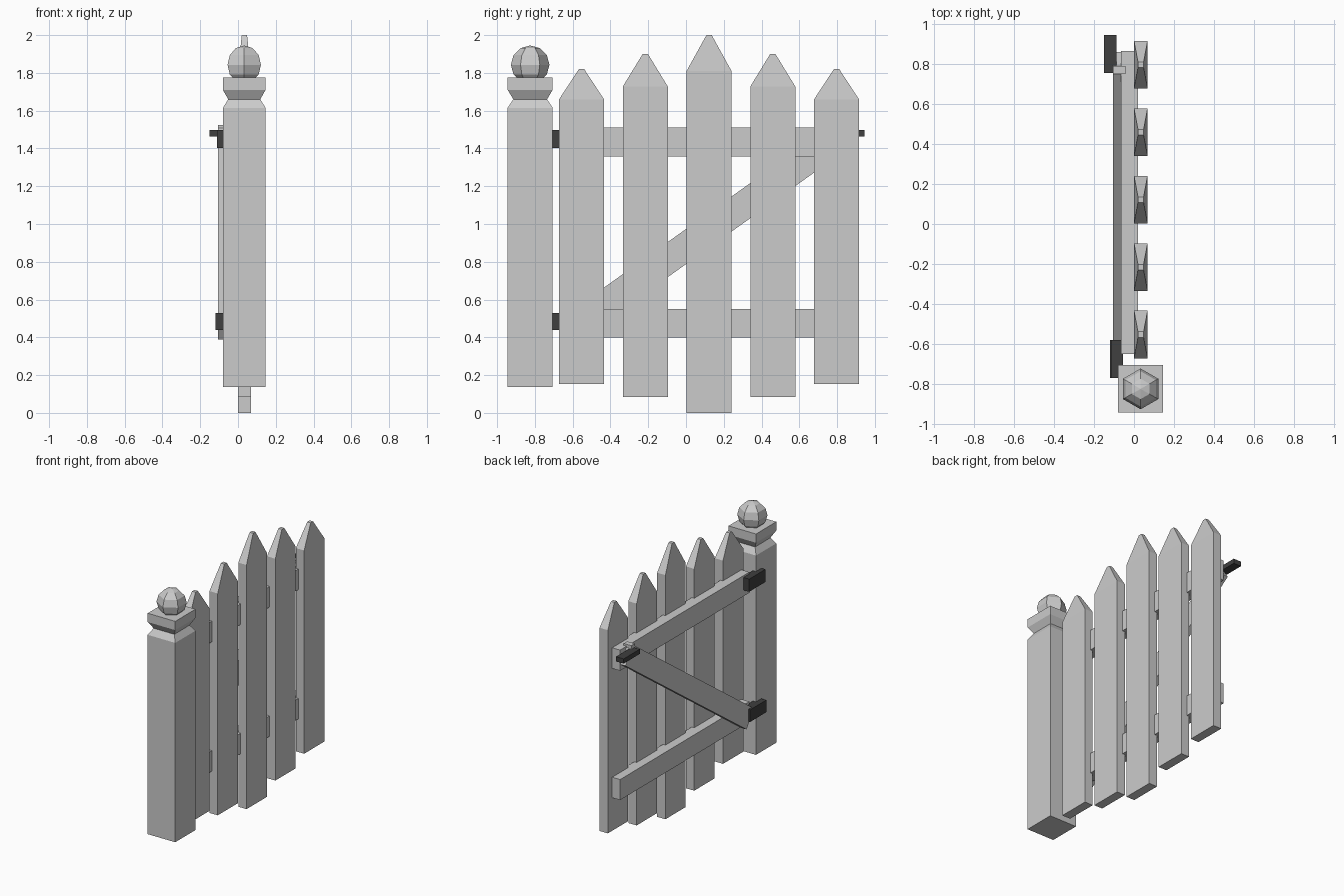
import bpy, bmesh
from math import atan2
from mathutils import Vector, Matrix

if "Cube" in bpy.data.objects:
    bpy.data.objects.remove(bpy.data.objects["Cube"])

iron = bpy.data.materials.new("dark_iron")
iron.diffuse_color = (0.05, 0.05, 0.05, 1)
iron.use_nodes = True
iron.node_tree.nodes["Principled BSDF"].inputs["Base Color"].default_value = iron.diffuse_color


def finish(name, bm, mat=None):
    bmesh.ops.recalc_face_normals(bm, faces=bm.faces)
    mesh = bpy.data.meshes.new(name)
    bm.to_mesh(mesh)
    bm.free()
    obj = bpy.data.objects.new(name, mesh)
    bpy.context.collection.objects.link(obj)
    if mat:
        mesh.materials.append(mat)
    return obj


def box(name, lo, hi, mat=None, pitch=0.0):
    """Box between two corners, tilted about its centre around x."""
    lo, hi = Vector(lo), Vector(hi)
    bm = bmesh.new()
    bmesh.ops.create_cube(bm, size=1, matrix=Matrix.Rotation(pitch, 4, 'X') @ Matrix.Diagonal((*(hi - lo), 1)))
    obj = finish(name, bm, mat)
    obj.location = (lo + hi) / 2
    return obj


def stack(name, x, y, levels):
    """Loft rectangles given as (z, half width x, half width y)."""
    bm = bmesh.new()
    rings = [[bm.verts.new((x + sx * hx, y + sy * hy, z))
              for sx, sy in ((-1, -1), (1, -1), (1, 1), (-1, 1))]
             for z, hx, hy in levels]
    for a, b in zip(rings, rings[1:]):
        for i in range(4):
            j = (i + 1) % 4
            bm.faces.new((a[i], a[j], b[j], b[i]))
    bm.faces.new(rings[0])
    bm.faces.new(rings[-1])
    return finish(name, bm)


# Pickets: arched row, each with a chisel point
ends = [(0.153, 1.66, 1.82), (0.083, 1.728, 1.90), (0.0, 1.81, 2.0)]
for i in range(5):
    bottom, shoulder, tip = ends[min(i, 4 - i)]
    stack(f"picket_{i + 1}", 0.034, -0.553 + 0.3375 * i,
          [(bottom, 0.034, 0.119), (shoulder, 0.034, 0.119), (tip, 0.014, 0.014)])

# Post with notched neck and square cap
px, py = 0.033, -0.825
stack("post", px, py, [(z, 0.113 * s, 0.119 * s) for z, s in
                       ((0.137, 1), (1.615, 1), (1.66, 0.75), (1.71, 1), (1.775, 1))])

# Six-sided ball finial
bm = bmesh.new()
bmesh.ops.create_uvsphere(bm, u_segments=6, v_segments=6, radius=0.102)
finish("post_ball", bm).location = (px, py, 1.843)

# Horizontal rails and diagonal brace
box("lower_rail", (-0.065, -0.65, 0.398), (0.02, 0.865, 0.55))
box("upper_rail", (-0.065, -0.65, 1.357), (0.02, 0.865, 1.51))
box("diagonal_brace", (-0.105, 0.107 - 0.872, 0.957 - 0.0755),
    (-0.06, 0.107 + 0.872, 0.957 + 0.0755), pitch=atan2(0.714, 1))

# Hinges between rails and post
box("lower_hinge", (-0.12, -0.77, 0.44), (-0.055, -0.58, 0.53), iron)
box("upper_hinge", (-0.112, -0.77, 1.403), (-0.055, -0.58, 1.497), iron)

# Latch bar and its bracket
box("latch_bar", (-0.15, 0.755, 1.463), (-0.087, 0.945, 1.498), iron)
box("latch_bracket", (-0.105, 0.75, 1.44), (-0.042, 0.79, 1.525))
